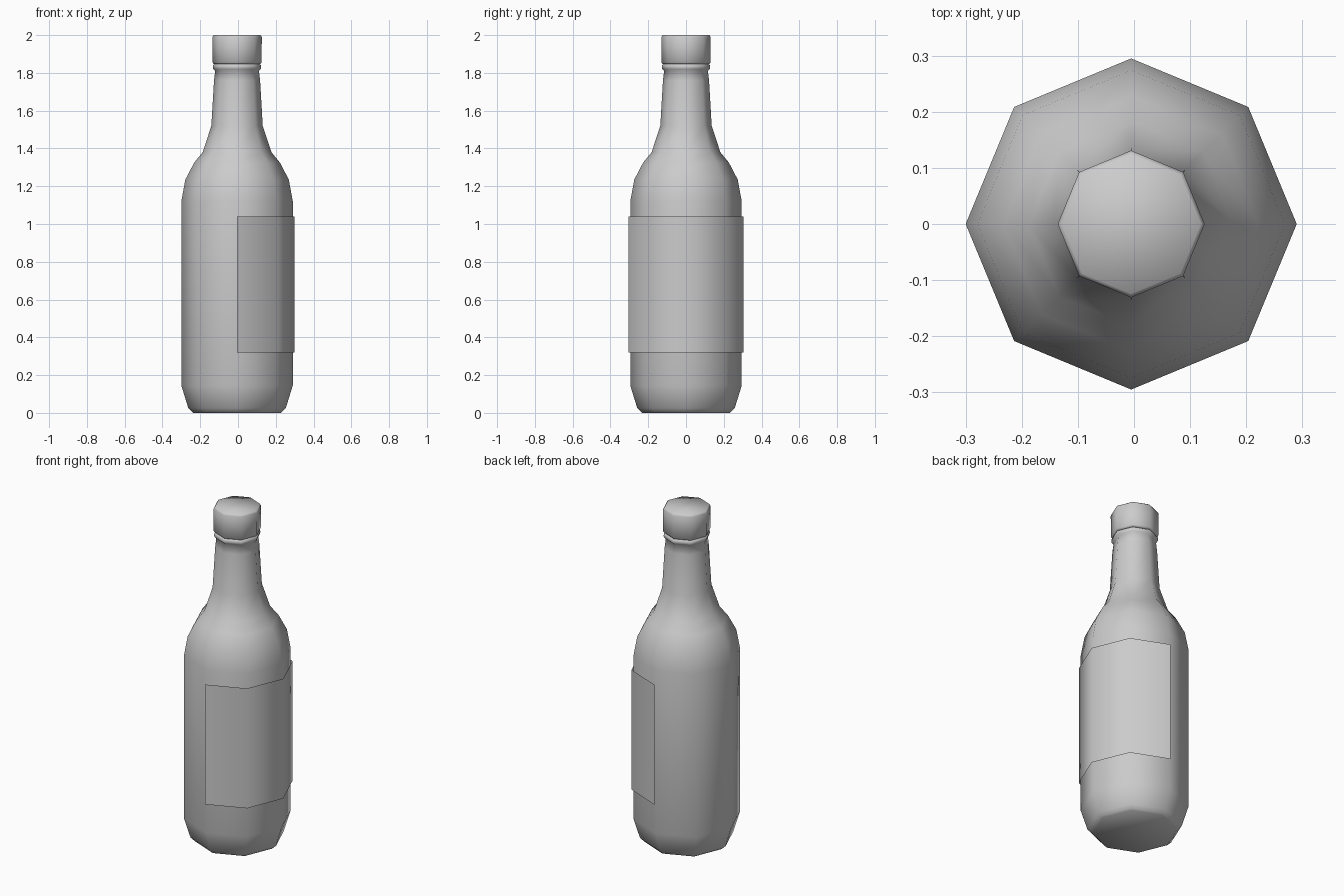
import bpy, bmesh, math

if "Cube" in bpy.data.objects:
    bpy.data.objects.remove(bpy.data.objects["Cube"])

SIDES = 8
CX = -0.005  # bottle axis; the label on +x widens the model on that side


def lathe(name, profile, start=0, steps=SIDES, caps=True):
    """Sweep (radius, z) points round the bottle axis in 45 degree steps."""
    bm = bmesh.new()
    closed = steps == SIDES
    count = steps if closed else steps + 1
    rings = []
    for r, z in profile:
        ring = []
        for i in range(count):
            a = math.radians(start + i * 360 / SIDES)
            ring.append(bm.verts.new((CX + r * math.cos(a), r * math.sin(a), z)))
        rings.append(ring)
    for low, high in zip(rings, rings[1:]):
        for i in range(steps):
            j = (i + 1) % count
            bm.faces.new((low[i], low[j], high[j], high[i]))
    if caps:
        bm.faces.new(rings[0][::-1])
        bm.faces.new(rings[-1])
    mesh = bpy.data.meshes.new(name)
    bm.to_mesh(mesh)
    bm.free()
    obj = bpy.data.objects.new(name, mesh)
    bpy.context.collection.objects.link(obj)
    bpy.ops.object.select_all(action='DESELECT')
    obj.select_set(True)
    bpy.context.view_layer.objects.active = obj
    bpy.ops.object.shade_smooth_by_angle(angle=math.radians(60))
    return obj


# Glass body, shoulder, neck and lip ring
lathe("bottle_body", [
    (0.232, 0.0), (0.24, 0.008), (0.258, 0.025), (0.295, 0.145),
    (0.295, 1.12), (0.274, 1.235), (0.227, 1.325), (0.182, 1.38),
    (0.136, 1.52), (0.122, 1.76), (0.116, 1.81),
    (0.126, 1.82), (0.128, 1.83), (0.126, 1.842), (0.115, 1.848), (0.115, 1.86),
])

# Cap with softened rims
lathe("bottle_cap", [
    (0.122, 1.847), (0.13, 1.855), (0.131, 1.99), (0.124, 2.0),
])

# Paper label wrapped round the +x half
lathe("label", [(0.305, 0.32), (0.305, 1.04)], start=-90, steps=4, caps=False)
